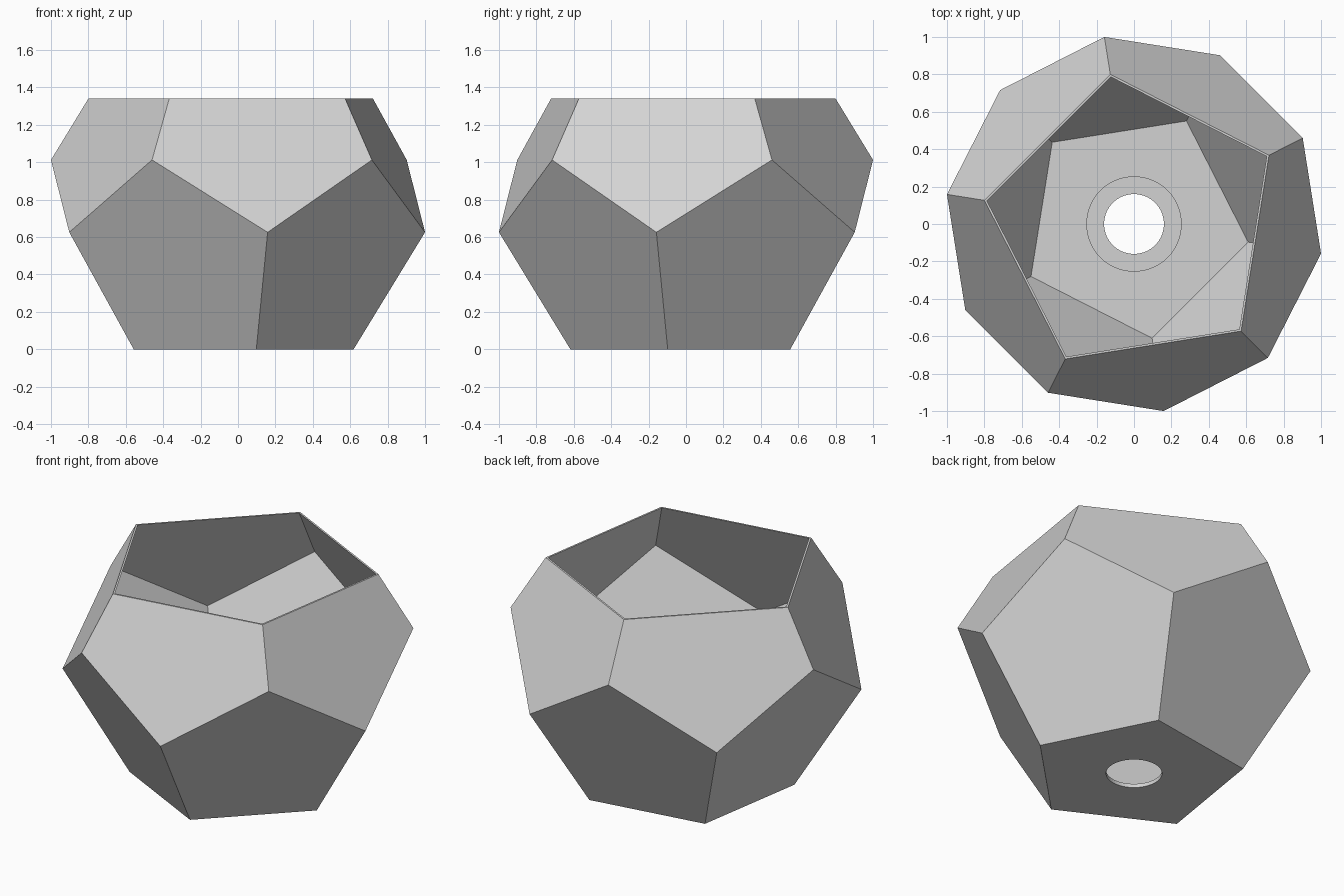
import bpy
import bmesh
from math import cos, sin, radians, tau
from mathutils import Vector

cube = bpy.data.objects.get("Cube")
if cube:
    bpy.data.objects.remove(cube)

PHI = (1 + 5 ** 0.5) / 2
R = 1 / cos(radians(9))        # radius of the two middle rings
BASE = R / PHI                 # radius of the base pentagon
CENTRE = (R + BASE) / 2        # height of the solid's centre
CUT = 1.34                     # height of the open rim
WALL = 0.01
HOLE, COLLAR = 0.16, 0.255     # drain hole and its raised collar
COLLAR_TOP = 0.024
START = radians(-81)
SEG = 12                       # circle segments per pentagon side

bm = bmesh.new()


def ring(radius, z, turn=0.0, n=5):
    return [bm.verts.new((radius * cos(START + turn + tau * i / n),
                          radius * sin(START + turn + tau * i / n), z))
            for i in range(n)]


def shell(scale):
    """Four rings of a truncated dodecahedron, with its pentagon walls."""
    def height(z):
        return CENTRE + (z - CENTRE) * scale
    half = tau / 10
    base = ring(BASE * scale, height(0))
    low = ring(R * scale, height(BASE))
    high = ring(R * scale, height(R), half)
    t = (CUT - height(R)) / (BASE * scale)
    rim = ring(scale * (R + (BASE - R) * t), CUT, half)
    for i in range(5):
        j = (i + 1) % 5
        bm.faces.new((base[i], base[j], low[j], high[i], low[i]))
        bm.faces.new((rim[i], high[i], low[j], high[j], rim[j]))
    return base, rim


def bridge(a, b):
    n = len(a)
    for i in range(n):
        j = (i + 1) % n
        bm.faces.new((a[i], a[j], b[j], b[i]))


def pierced_floor(pentagon, circle):
    n = len(circle)
    for i in range(5):
        arc = [circle[(i * SEG + k) % n] for k in range(SEG, -1, -1)]
        bm.faces.new([pentagon[i], pentagon[(i + 1) % 5]] + arc)


# Outer and inner walls joined by a thin lip
outer_base, outer_rim = shell(1)
inner_base, inner_rim = shell(1 - WALL / CENTRE)
bridge(outer_rim, inner_rim)

# Floor with drain hole and low collar
n = 5 * SEG
hole_bottom = ring(HOLE, 0, n=n)
hole_top = ring(HOLE, COLLAR_TOP, n=n)
collar_top = ring(COLLAR, COLLAR_TOP, n=n)
collar_foot = ring(COLLAR, inner_base[0].co.z, n=n)
pierced_floor(outer_base, hole_bottom)
pierced_floor(inner_base, collar_foot)
bridge(hole_bottom, hole_top)
bridge(hole_top, collar_top)
bridge(collar_top, collar_foot)

bmesh.ops.recalc_face_normals(bm, faces=bm.faces)
mesh = bpy.data.meshes.new("planter_pot")
bm.to_mesh(mesh)
bm.free()

# Plain grey finish
grey = bpy.data.materials.new("light_grey")
grey.use_nodes = True
colour = (0.65, 0.65, 0.65, 1)
grey.diffuse_color = colour
grey.node_tree.nodes["Principled BSDF"].inputs["Base Color"].default_value = colour
mesh.materials.append(grey)

pot = bpy.data.objects.new("planter_pot", mesh)
bpy.context.collection.objects.link(pot)
